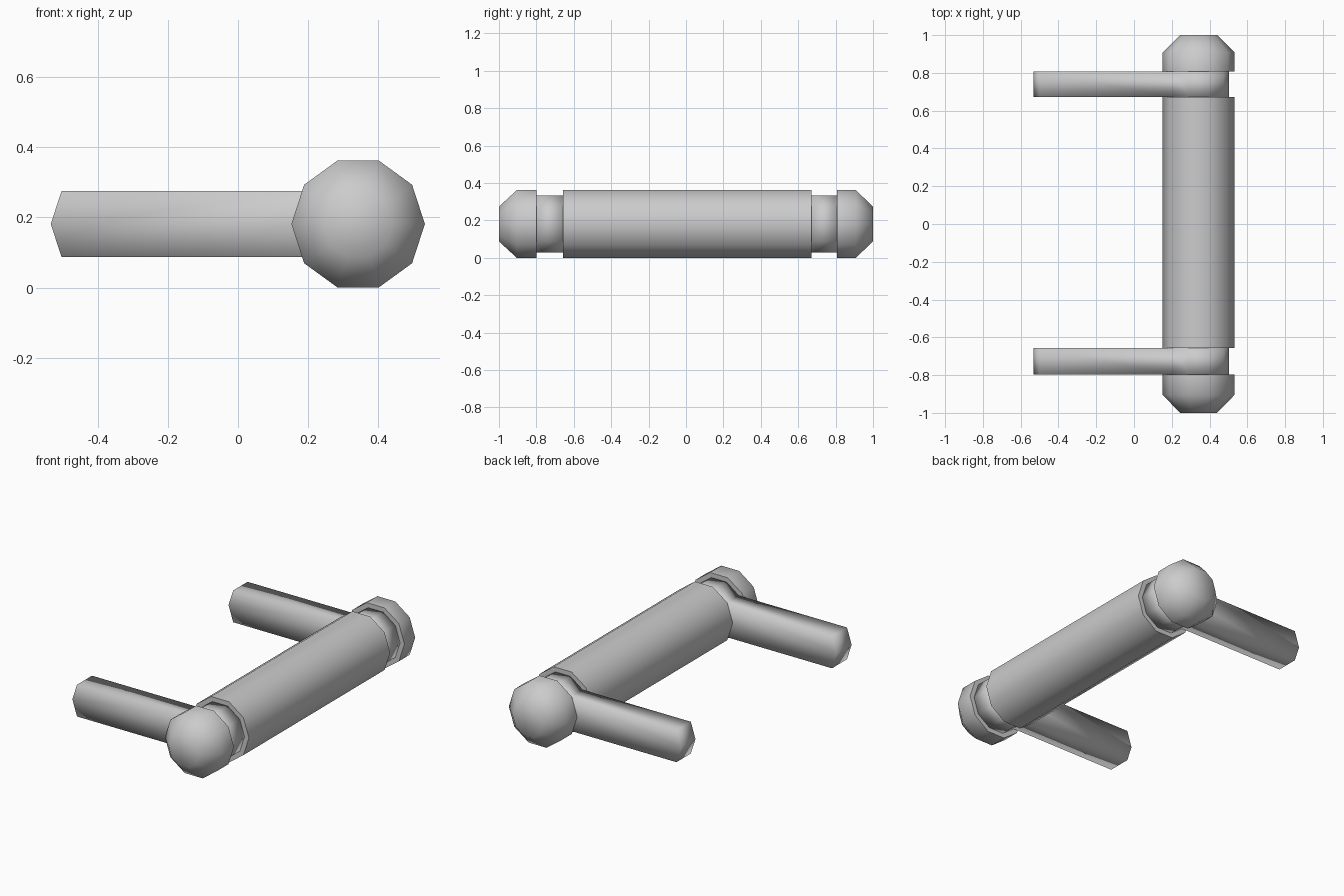
import bpy, bmesh
from math import sin, cos, pi

if "Cube" in bpy.data.objects:
    bpy.data.objects.remove(bpy.data.objects["Cube"])

CX, CZ = 0.342, 0.181      # axis of the bar
R, RN = 0.19, 0.161        # bar and neck radii
N = 10


def ring(r):
    return [(CX + r * cos(2 * pi * i / N), CZ + r * sin(2 * pi * i / N)) for i in range(N)]


def finish(name, bm, angle=None):
    bmesh.ops.recalc_face_normals(bm, faces=bm.faces)
    me = bpy.data.meshes.new(name)
    bm.to_mesh(me)
    bm.free()
    ob = bpy.data.objects.new(name, me)
    bpy.context.collection.objects.link(ob)
    me.shade_smooth()
    if angle:
        bpy.ops.object.select_all(action='DESELECT')
        ob.select_set(True)
        bpy.context.view_layer.objects.active = ob
        bpy.ops.object.shade_smooth_by_angle(angle=angle)
    return ob


def lathe(name, profile, angle=pi / 3):
    """Ten-sided solid along y from (y, radius) pairs, closed at both ends."""
    bm = bmesh.new()
    rings = [[bm.verts.new((x, y, z)) for x, z in ring(r)] for y, r in profile]
    for a, b in zip(rings, rings[1:]):
        for i in range(N):
            j = (i + 1) % N
            bm.faces.new((a[i], a[j], b[j], b[i]))
    bm.faces.new(rings[0])
    bm.faces.new(rings[-1])
    return finish(name, bm, angle)


def arm(name, y0, y1):
    """Neck ring whose two left facets are pulled out into a long arm."""
    bm = bmesh.new()
    pts = ring(RN)
    tip = [(x - (CX - RN + 0.533), z) for x, z in pts[4:7]]
    outline = pts[:5] + tip + pts[6:]
    a = [bm.verts.new((x, y0, z)) for x, z in outline]
    b = [bm.verts.new((x, y1, z)) for x, z in outline]
    n = len(outline)
    for i in range(n):
        j = (i + 1) % n
        bm.faces.new((a[i], a[j], b[j], b[i]))
    # arm sides, split along the middle, and the neck discs
    for s, y in ((a, y0), (b, y1)):
        mid = bm.verts.new((CX - RN, y, CZ))
        bm.faces.new((s[4], s[5], s[6], mid))
        bm.faces.new((mid, s[6], s[7], s[8]))
        bm.faces.new(s[:5] + [mid] + s[8:])
    return finish(name, bm)


# central grip
lathe("grip", [(-0.657, R), (0.672, R)])

# rounded end caps
lathe("back_cap", [(0.807, R), (0.908, R), (1.0, 0.098)])
lathe("front_cap", [(-0.798, R), (-0.905, R), (-1.0, 0.098)])

# necks with arms
arm("back_arm", 0.672, 0.807)
arm("front_arm", -0.798, -0.657)
